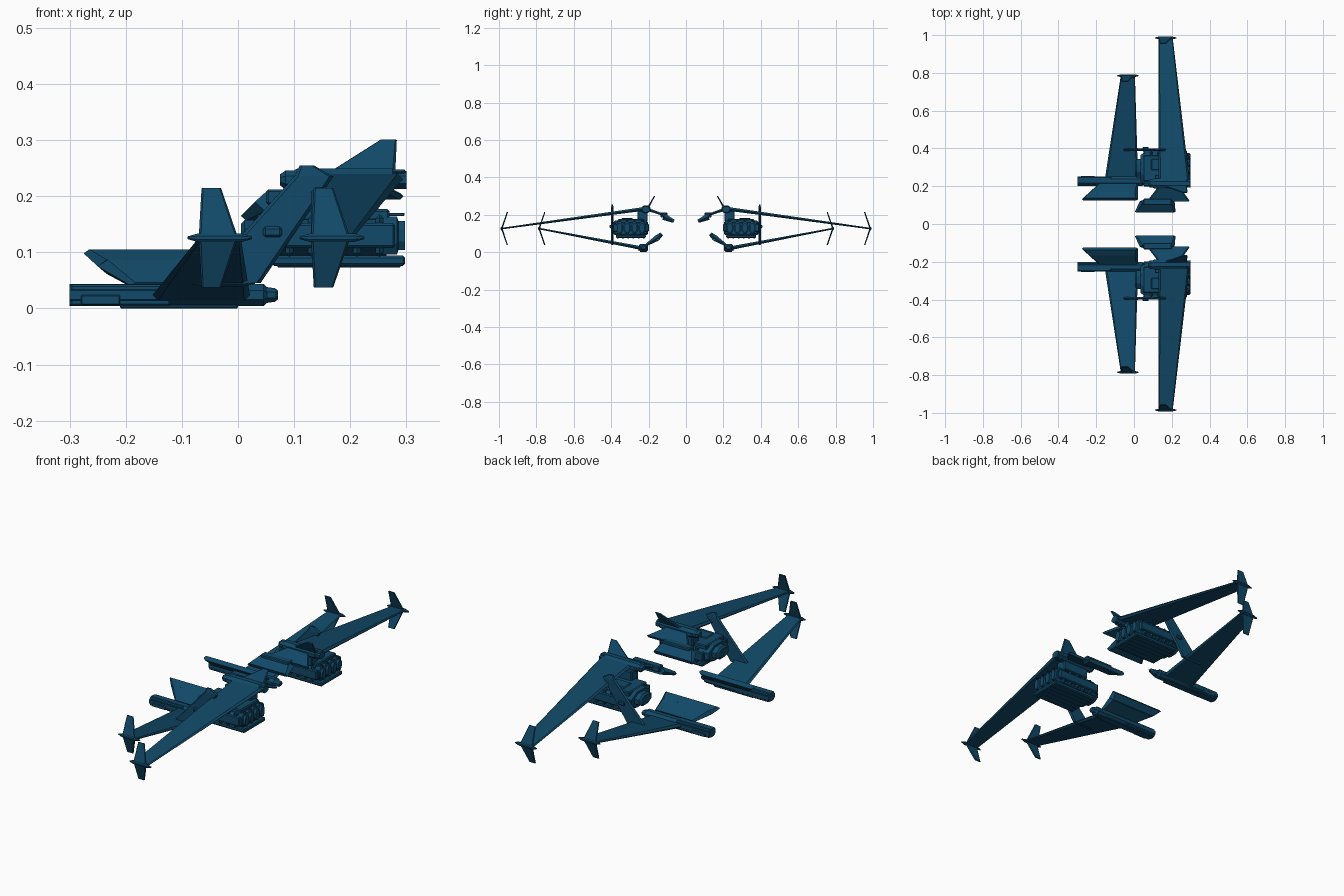
import bpy, bmesh, math
from mathutils import Vector

default_cube = bpy.data.objects.get("Cube")
if default_cube:
    bpy.data.objects.remove(default_cube, do_unlink=True)

paint = bpy.data.materials.new("dark teal blue")
paint.use_nodes = True
paint.diffuse_color = (.0055, .066, .138, 1)
shader = paint.node_tree.nodes["Principled BSDF"]
shader.inputs["Base Color"].default_value = paint.diffuse_color


def skin(name, rings, bevel=0):
    """Closed solid through matching rings, mirrored across the middle plane."""
    bm = bmesh.new()
    loops = [[bm.verts.new(point) for point in ring] for ring in rings]
    for near, far in zip(loops, loops[1:]):
        for i in range(len(near)):
            bm.faces.new((near[i - 1], near[i], far[i], far[i - 1]))
    bm.faces.new(loops[0])
    bm.faces.new(loops[-1])
    bmesh.ops.recalc_face_normals(bm, faces=bm.faces)
    mesh = bpy.data.meshes.new(name)
    bm.to_mesh(mesh)
    bm.free()
    mesh.materials.append(paint)
    part = bpy.data.objects.new(name, mesh)
    bpy.context.collection.objects.link(part)
    if bevel:
        chamfer = part.modifiers.new("Chamfer", "BEVEL")
        chamfer.width = bevel
        chamfer.segments = 1
    mirror = part.modifiers.new("Mirror", "MIRROR")
    mirror.use_axis = (False, True, False)


def box(name, x_range, d_range, z_range, bevel=.004):
    """Chamfered block; d is the distance from the middle plane."""
    (low_d, high_d), (low_z, high_z) = d_range, z_range
    skin(name, [[(x, -low_d, low_z), (x, -high_d, low_z),
                 (x, -high_d, high_z), (x, -low_d, high_z)] for x in x_range], bevel)


def blade(name, root, tip, root_half, tip_half):
    """Tapered panel between two chords (x start, x end, d, z) with sharp edges."""
    span = Vector((0, root[2] - tip[2], tip[3] - root[3]))
    normal = span.cross(Vector((1, 0, 0))).normalized()
    rings = []
    for (start, end, d, z), half in ((root, root_half), (tip, tip_half)):
        inset = min(half, (end - start) / 4)
        front, back = Vector((start, -d, z)), Vector((end, -d, z))
        shift, lift = Vector((inset, 0, 0)), normal * half
        rings.append([front, front + shift + lift, back - shift + lift,
                      back, back - shift - lift, front + shift - lift])
    skin(name, rings)


def pod(name, d, z, width, height, stations):
    """Eight-sided body along x from (x, scale) stations."""
    corners = [math.pi / 8 + math.pi / 4 * i for i in range(8)]
    reach = 1 / math.cos(math.pi / 8)
    skin(name, [[(x, -d - scale * reach * width * math.cos(a),
                  z + scale * reach * height * math.sin(a)) for a in corners]
                for x, scale in stations])


# Wings with tip booms and bent winglets
tip_z = .126
for level, x, d, root, chord in (("upper", .13, .985, (.13, .295, .22, .232), .075),
                                 ("lower", -.07, .785, (-.157, .022, .22, .018), .075)):
    blade(level + "_wing", root, (x, x + chord, d, tip_z), .01, .004)
    pod(level + "_tip_boom", d, tip_z, .007, .008,
        [(x - .02, .3), (x, 1), (x + chord, 1), (x + chord + .02, .3)])
    for end, side in (("top", 1), ("bottom", -1)):
        blade(level + "_winglet_" + end, (x, x + .07, d, tip_z),
              (x + .005, x + .04, d - .03, tip_z + side * .088), .004, .003)

# Upper pod with canted fin and top rail
pod("upper_pod", .215, .229, .026, .02,
    [(.075, .5), (.085, .85), (.1, .85), (.105, 1), (.275, 1), (.28, .8), (.3, .8)])
blade("upper_pod_fin", (.15, .28, .205, .235), (.253, .283, .168, .3), .005, .003)
box("upper_pod_rail", (.12, .3), (.2, .23), (.238, .248))

# Inboard panel and the long inner body
blade("inboard_panel", (.13, .24, .2, .227), (.07, .295, .122, .2), .008, .006)
blade("inner_body", (.005, .22, .065, .165), (.03, .215, .12, .19), .009, .018)
box("inner_body_cap", (.05, .2), (.1, .135), (.185, .212))

# Lower pod with nose block, side panel and belly plate
pod("lower_pod", .227, .024, .025, .02,
    [(-.3, 1), (.045, 1), (.052, .7), (.066, .6), (.071, .4)])
box("lower_pod_nose", (-.3, -.12), (.204, .25), (.004, .043))
box("lower_pod_side_panel", (-.28, -.21), (.25, .255), (.006, .024), .002)
box("lower_belly_plate", (-.21, 0), (.21, .245), (0, .006), .002)

# Lower inboard fin, thickening towards its free edge
fin_root, fin_middle, fin_edge = ((-.19, .02, .21, .04), (-.25, .02, .155, .075),
                                  (-.275, .02, .13, .098))
blade("lower_fin_link", fin_root, fin_middle, .007, .016)
blade("lower_fin_edge", fin_middle, fin_edge, .016, .01)

# Diagonal strut between the wings
strut_d = .394
strut_top = (.1, .17, strut_d, .235)
blade("wing_strut", (-.07, .04, strut_d, .045), strut_top, .007, .007)
blade("wing_strut_peak", strut_top, (.11, .135, strut_d, .255), .007, .004)
box("strut_box", (.045, .078), (.385, .408), (.127, .146))
pod("strut_foot", strut_d, .047, .01, .008, [(-.09, .3), (-.06, 1), (.01, 1), (.03, .4)])

# Engine block
engine_d, engine_z = .295, .13
pod("engine_body", engine_d, engine_z, .088, .046,
    [(.035, .8), (.06, 1), (.25, 1), (.265, .9)])
pod("engine_nose", engine_d, engine_z, .048, .028, [(.005, .75), (.012, 1), (.04, 1)])
box("engine_tray", (.06, .298), (.215, .375), (.076, .094))
box("engine_deck", (.05, .27), (.225, .365), (.155, .177))
box("engine_pylon", (.11, .25), (.205, .26), (.165, .22))
box("deck_hatch", (.09, .2), (.285, .345), (.175, .183))
for side in (-1, 1):
    middle = engine_d + side * .086
    box("engine_side_rail", (.05, .28), (middle - .01, middle + .01), (.108, .152))

# Exhaust cells, wrapped ribs and belly slats
for i in range(4):
    d = engine_d + (i - 1.5) * .04
    pod("exhaust_cell", d, engine_z, .018, .034, [(.25, 1), (.283, 1), (.286, .75), (.298, .75)])
    box("exhaust_vane", (.255, .297), (d - .004, d + .004), (.165, .17), .001)
for i in range(5):
    x = .085 + i * .04
    box("engine_rib", (x, x + .014), (.203, .387), (.092, .168), .008)
for i in range(6):
    d = engine_d + (i - 2.5) * .028
    box("belly_slat", (.07, .29), (d - .005, d + .005), (.073, .08), .002)
